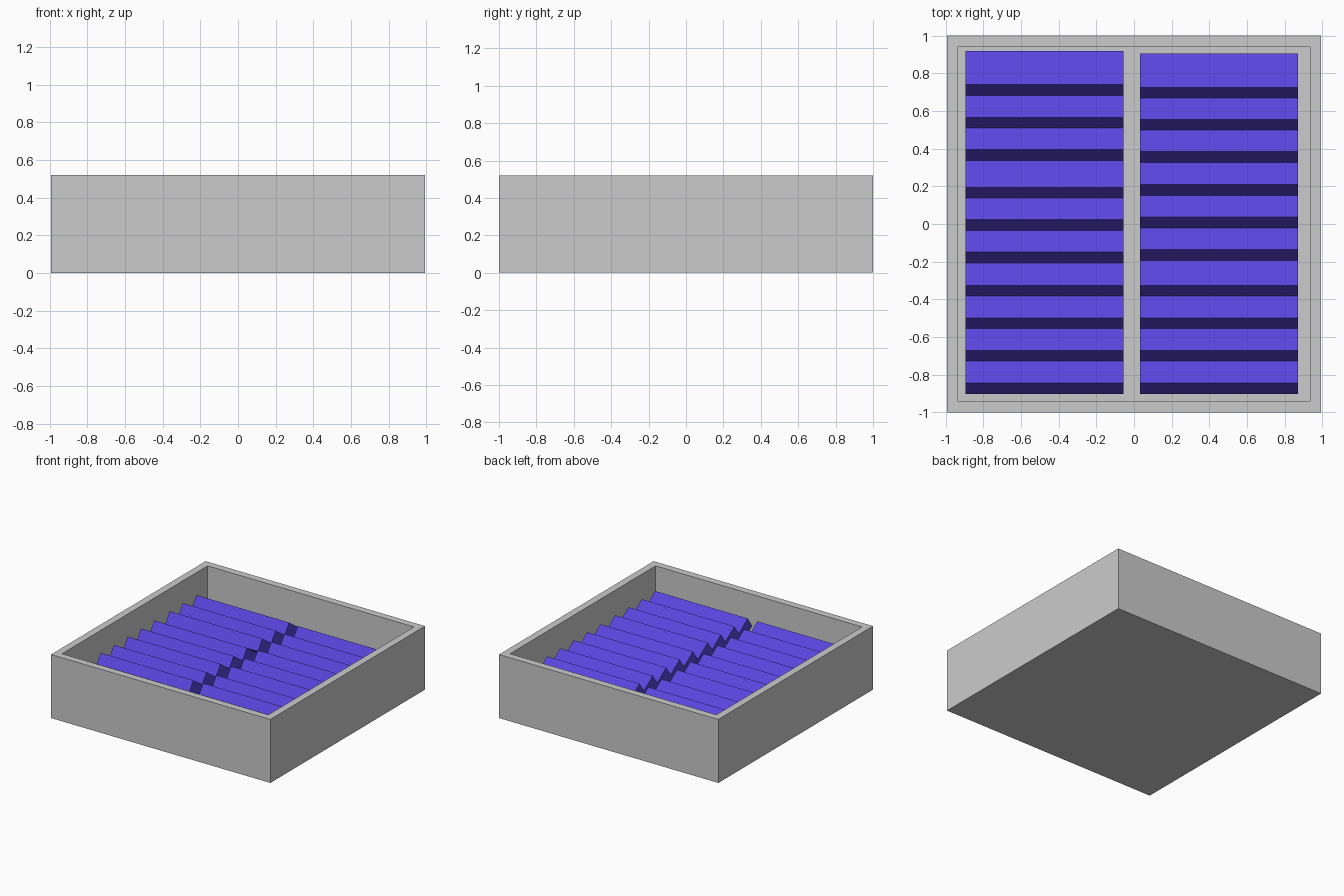
import bpy, bmesh, math
from mathutils import Matrix

if "Cube" in bpy.data.objects:
    bpy.data.objects.remove(bpy.data.objects["Cube"])

TILT = math.radians(35)      # lean of each block
THICK, LENGTH = 0.101, 0.22  # block section
PEAK = 0.368                 # height of the top front edge

blue = bpy.data.materials.new("blue")
blue.diffuse_color = (0.105, 0.058, 0.72, 1)
blue.use_nodes = True
blue.node_tree.nodes["Principled BSDF"].inputs["Base Color"].default_value = blue.diffuse_color


def make_object(name, bm, mat=None):
    bmesh.ops.recalc_face_normals(bm, faces=bm.faces)
    mesh = bpy.data.meshes.new(name)
    bm.to_mesh(mesh)
    bm.free()
    if mat:
        mesh.materials.append(mat)
    obj = bpy.data.objects.new(name, mesh)
    bpy.context.collection.objects.link(obj)
    return obj


# Open tray: box with its top inset and pushed down
def tray(half_x, half_y, height, wall, floor):
    bm = bmesh.new()
    bmesh.ops.create_cube(bm, size=1, matrix=Matrix.Translation((0, 0, height / 2))
                          @ Matrix.Diagonal((2 * half_x, 2 * half_y, height, 1)))
    top = max(bm.faces, key=lambda f: f.calc_center_median().z)
    bmesh.ops.inset_individual(bm, faces=[top], thickness=wall)
    inner = bmesh.ops.extrude_discrete_faces(bm, faces=[top])["faces"][0]
    bmesh.ops.translate(bm, verts=inner.verts, vec=(0, 0, floor - height))
    make_object("tray", bm)


# Leaning block whose top front edge lies at y = peak_y
def block(name, x0, x1, peak_y):
    bm = bmesh.new()
    place = (Matrix.Translation(((x0 + x1) / 2, peak_y, PEAK))
             @ Matrix.Rotation(-TILT, 4, 'X')
             @ Matrix.Translation((0, LENGTH / 2, -THICK / 2))
             @ Matrix.Diagonal((x1 - x0, LENGTH, THICK, 1)))
    bmesh.ops.create_cube(bm, size=1, matrix=place)
    make_object(name, bm, blue)


tray(0.993, 1.0, 0.52, 0.083, 0.15)

# Two columns of blocks stacked like shingles
columns = {
    "left": (-0.895, -0.055,
             [0.740, 0.566, 0.395, 0.195, 0.023, -0.148, -0.327, -0.498, -0.672, -0.844]),
    "right": (0.032, 0.870,
              [0.726, 0.555, 0.384, 0.209, 0.036, -0.136, -0.327, -0.498, -0.672, -0.844]),
}
for side, (x0, x1, peaks) in columns.items():
    for i, y in enumerate(peaks, 1):
        block(f"{side}_block_{i}", x0, x1, y)
